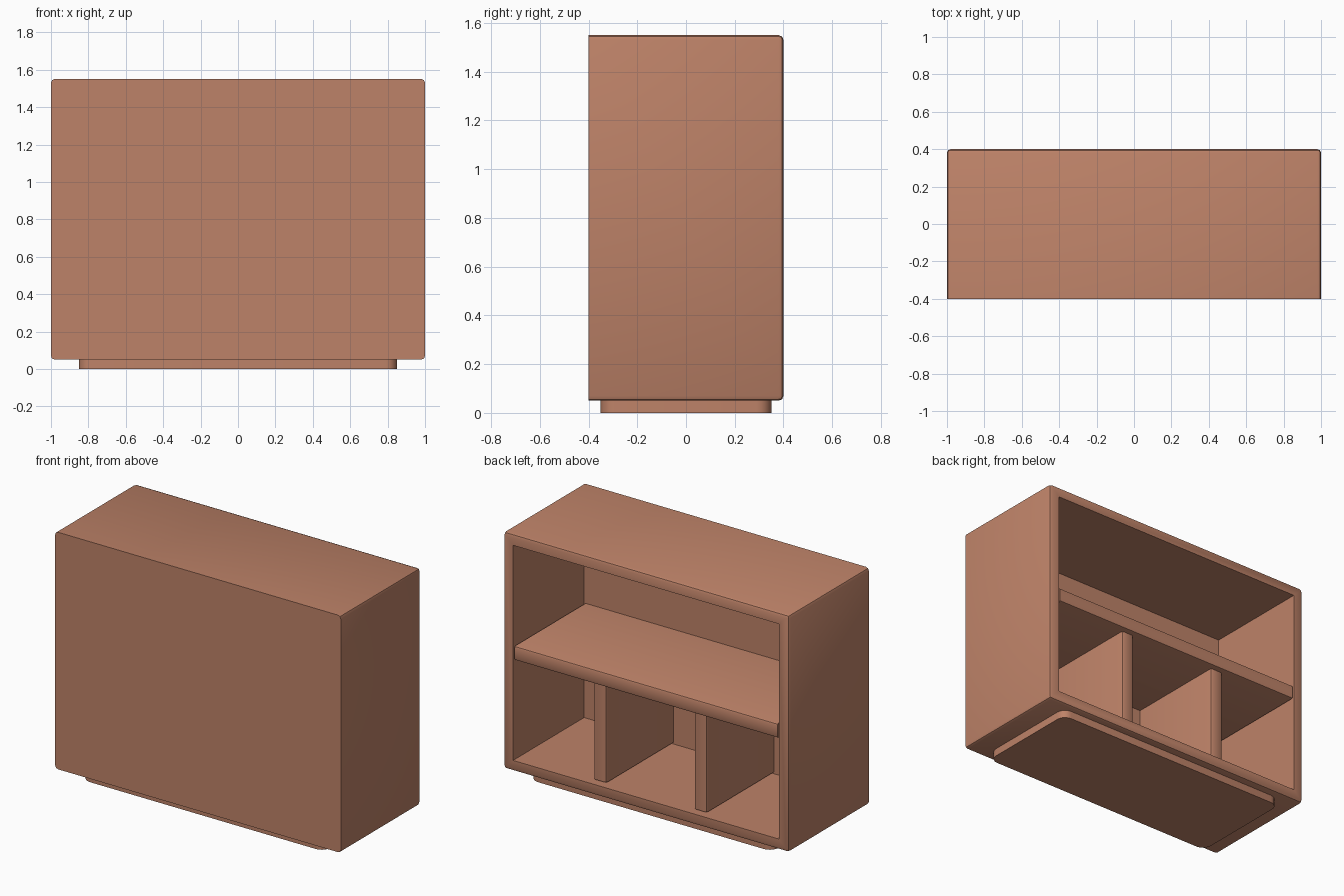
import bpy, bmesh
from mathutils import Vector

if "Cube" in bpy.data.objects:
    bpy.data.objects.remove(bpy.data.objects["Cube"])

clay = bpy.data.materials.new("terracotta_brown")
clay.diffuse_color = (0.515, 0.225, 0.139, 1)
clay.use_nodes = True
clay.node_tree.nodes["Principled BSDF"].inputs["Base Color"].default_value = clay.diffuse_color


def box_mesh(lo, hi):
    bm = bmesh.new()
    lo, hi = Vector(lo), Vector(hi)
    bmesh.ops.create_cube(bm, size=1)
    for v in bm.verts:
        v.co = Vector([(lo[i] + hi[i]) / 2 + v.co[i] * (hi[i] - lo[i]) for i in range(3)])
    return bm


def bevel(bm, rule, width, segments):
    edges = [e for e in bm.edges if rule(e)]
    bmesh.ops.bevel(bm, geom=edges, offset=width, segments=segments, profile=0.5, affect='EDGES')


def finish(bm, name):
    bmesh.ops.recalc_face_normals(bm, faces=bm.faces)
    me = bpy.data.meshes.new(name)
    bm.to_mesh(me)
    bm.free()
    me.materials.append(clay)
    ob = bpy.data.objects.new(name, me)
    bpy.context.collection.objects.link(ob)
    bpy.ops.object.select_all(action='DESELECT')
    ob.select_set(True)
    bpy.context.view_layer.objects.active = ob
    bpy.ops.object.shade_smooth_by_angle(angle=0.6)
    return ob


def mid(e):
    return (e.verts[0].co + e.verts[1].co) / 2


# Cabinet case: crisp front edges, softened elsewhere, hollowed from the back
bm = box_mesh((-1, -0.4, 0.05), (1, 0.4, 1.55))
bevel(bm, lambda e: mid(e).y > -0.39, 0.02, 2)
bm.normal_update()
back = max(bm.faces, key=lambda f: f.calc_center_median().y * 10 + f.calc_area())
bmesh.ops.inset_region(bm, faces=[back], thickness=0.07)
opening = bmesh.ops.extrude_discrete_faces(bm, faces=[back])["faces"][0]
for v in opening.verts:
    v.co.y = -0.31
finish(bm, "cabinet_case")

# Middle shelf
bm = box_mesh((-0.92, -0.32, 0.755), (0.92, 0.4, 0.845))
bevel(bm, lambda e: mid(e).y > 0.39 and abs(mid(e).x) < 0.1, 0.012, 2)
finish(bm, "middle_shelf")

# Two upright dividers under the shelf
for side, x in (("left", -0.353), ("right", 0.35)):
    bm = box_mesh((x - 0.045, -0.32, 0.13), (x + 0.045, 0.36, 0.765))
    bevel(bm, lambda e: mid(e).y > 0.35 and 0.3 < mid(e).z < 0.6, 0.015, 2)
    finish(bm, side + "_divider")

# Plinth with rounded corners
bm = box_mesh((-0.85, -0.35, 0), (0.85, 0.35, 0.06))
bevel(bm, lambda e: abs(e.verts[0].co.z - e.verts[1].co.z) > 0.01, 0.06, 5)
finish(bm, "plinth")
